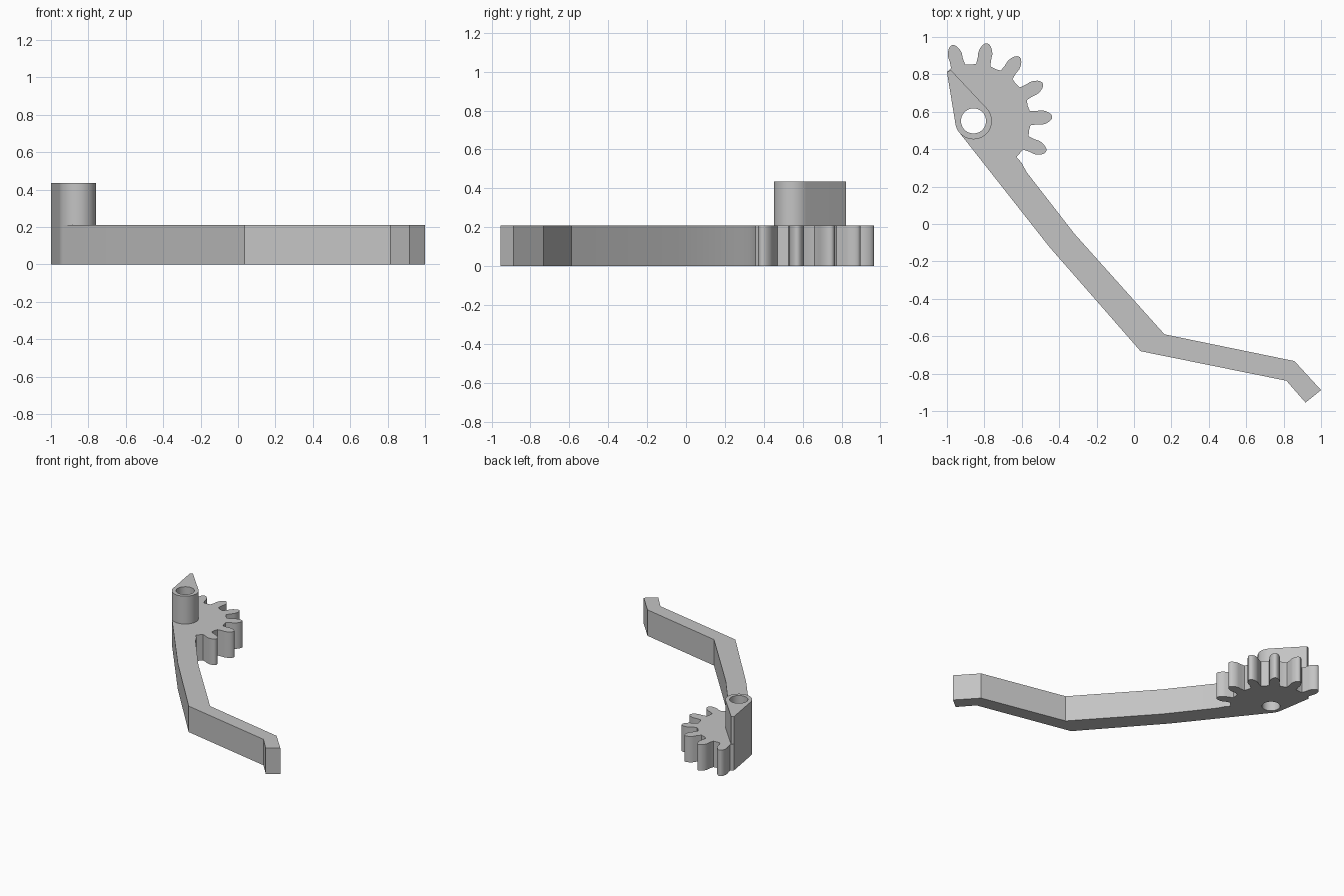
import bpy
import bmesh
from math import cos, sin, radians

if "Cube" in bpy.data.objects:
    bpy.data.objects.remove(bpy.data.objects["Cube"])

PIVOT = (-0.858, 0.551)
PLATE_TOP, BOSS_TOP = 0.21, 0.435
BOSS_R, HOLE_R, ROOT_R = 0.098, 0.067, 0.303

grey = bpy.data.materials.new("plain grey")
grey.use_nodes = True
grey.diffuse_color = (0.55, 0.55, 0.55, 1)
grey.node_tree.nodes["Principled BSDF"].inputs["Base Color"].default_value = (0.55, 0.55, 0.55, 1)


def polar(radius, degrees):
    a = radians(degrees)
    return PIVOT[0] + radius * cos(a), PIVOT[1] + radius * sin(a)


def arc(radius, start, end, steps):
    return [polar(radius, start + (end - start) * i / steps) for i in range(steps + 1)]


def tooth(degrees):
    """Leaf-shaped gear tooth, counter-clockwise."""
    half = [(0.303, 0.039), (0.335, 0.036), (0.365, 0.038), (0.385, 0.034),
            (0.405, 0.024), (0.417, 0.013), (0.421, 0.004)]
    c, s = cos(radians(degrees)), sin(radians(degrees))
    side = [(r, -w) for r, w in half] + [(r, w) for r, w in reversed(half)]
    return [(PIVOT[0] + r * c - w * s, PIVOT[1] + r * s + w * c) for r, w in side]


def extrude_profile(name, loops, bottom, top):
    """Prism from an outline and its holes."""
    curve = bpy.data.curves.new(name, "CURVE")
    curve.dimensions = "2D"
    curve.fill_mode = "BOTH"
    curve.extrude = (top - bottom) / 2
    for loop in loops:
        spline = curve.splines.new("POLY")
        spline.points.add(len(loop) - 1)
        for point, (x, y) in zip(spline.points, loop):
            point.co = (x, y, 0, 1)
        spline.use_cyclic_u = True
    obj = bpy.data.objects.new(name, curve)
    bpy.context.collection.objects.link(obj)
    bpy.ops.object.select_all(action="DESELECT")
    obj.select_set(True)
    bpy.context.view_layer.objects.active = obj
    bpy.ops.object.convert(target="MESH")
    obj = bpy.context.object
    obj.name = name
    bm = bmesh.new()
    bm.from_mesh(obj.data)
    bmesh.ops.remove_doubles(bm, verts=bm.verts, dist=0.0005)
    bmesh.ops.translate(bm, verts=bm.verts, vec=(0, 0, (top + bottom) / 2))
    bmesh.ops.recalc_face_normals(bm, faces=bm.faces)
    bm.to_mesh(obj.data)
    bm.free()
    obj.data.materials.clear()
    obj.data.materials.append(grey)
    bpy.ops.object.shade_smooth_by_angle(angle=radians(30))
    return obj


hole = arc(HOLE_R, 0, 360, 48)[:-1]

# Finger plate: gear sector, pivot corner and bent arm in one outline
outline = [(-0.575, 0.278), (-0.60, 0.326), (-0.628, 0.358)]
for i in range(6):
    angle = -22.8 + i * 360 / 14
    if i:
        outline.append(polar(ROOT_R - 0.002, angle - 180 / 14))
    outline += tooth(angle)
outline.append((-1.0, 0.813))
outline += arc(BOSS_R, 190, 218, 6)
outline += [(-0.452, -0.123), (0.035, -0.68), (0.815, -0.838), (0.917, -0.955),
            (1.0, -0.888), (0.858, -0.733), (0.163, -0.59), (-0.318, -0.053)]
extrude_profile("finger_plate", [outline, hole], 0, PLATE_TOP)

# Teardrop pivot boss standing on the plate
boss = arc(BOSS_R, 190, 403, 44) + [(-0.979, 0.823), (-1.0, 0.813)]
extrude_profile("pivot_boss", [boss, hole], PLATE_TOP, BOSS_TOP)
